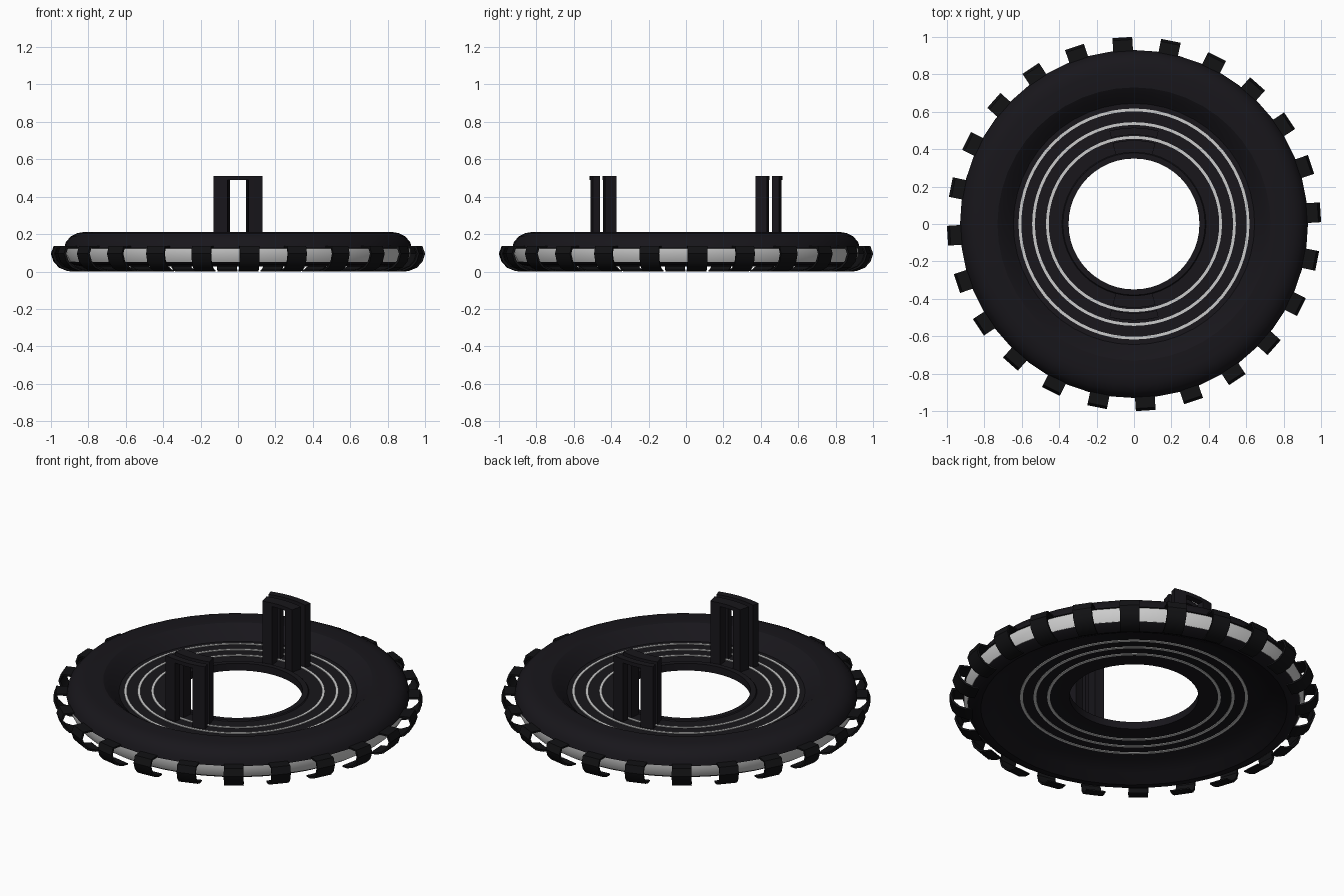
import bpy, bmesh
from math import sin, cos, pi, radians, atan2

if "Cube" in bpy.data.objects:
    bpy.data.objects.remove(bpy.data.objects["Cube"])


def material(name, rgb):
    m = bpy.data.materials.new(name)
    m.diffuse_color = (*rgb, 1)
    m.use_nodes = True
    m.node_tree.nodes["Principled BSDF"].inputs["Base Color"].default_value = m.diffuse_color
    return m


DARK = material("charcoal", (0.009, 0.008, 0.011))
BLACK = material("black", (0.006, 0.006, 0.007))


def finish(name, bm, mat=None, smooth=True):
    bmesh.ops.recalc_face_normals(bm, faces=bm.faces)
    me = bpy.data.meshes.new(name)
    bm.to_mesh(me)
    bm.free()
    ob = bpy.data.objects.new(name, me)
    bpy.context.collection.objects.link(ob)
    if mat:
        me.materials.append(mat)
    if smooth:
        bpy.ops.object.select_all(action='DESELECT')
        ob.select_set(True)
        bpy.context.view_layer.objects.active = ob
        bpy.ops.object.shade_smooth_by_angle(angle=radians(30))
    return ob


def lathe(bm, profile, n=48, closed=True):
    """Revolve an (r, z) profile around z."""
    rings = [[bm.verts.new((r * cos(2 * pi * i / n), r * sin(2 * pi * i / n), z))
              for r, z in profile] for i in range(n)]
    k = len(profile)
    for i in range(n):
        a, b = rings[i], rings[(i + 1) % n]
        for j in range(k if closed else k - 1):
            bm.faces.new((a[j], b[j], b[(j + 1) % k], a[(j + 1) % k]))


def arc_block(bm, r0, r1, a0, a1, z0, z1, n=4):
    """Solid curved block between two radii, angles and heights."""
    secs = []
    for i in range(n + 1):
        a = a0 + (a1 - a0) * i / n
        secs.append([bm.verts.new((r * cos(a), r * sin(a), z))
                     for r, z in ((r0, z0), (r1, z0), (r1, z1), (r0, z1))])
    for s, t in zip(secs, secs[1:]):
        for j in range(4):
            bm.faces.new((s[j], t[j], t[(j + 1) % 4], s[(j + 1) % 4]))
    bm.faces.new(secs[0])
    bm.faces.new(secs[-1])


# Main ring: rounded outer shell stepping down to a thin inner plate
bm = bmesh.new()
lathe(bm, [(0.35, 0.10), (0.35, 0.143), (0.38, 0.143), (0.385, 0.137), (0.645, 0.137),
           (0.66, 0.15), (0.70, 0.19), (0.73, 0.21), (0.82, 0.212), (0.86, 0.205),
           (0.895, 0.187), (0.92, 0.158), (0.93, 0.125), (0.90, 0.12),
           (0.885, 0.055), (0.90, 0.05), (0.88, 0.036), (0.83, 0.027),
           (0.76, 0.062), (0.69, 0.10)])
finish("ring_body", bm, DARK)

# Pale band round the edge
bm = bmesh.new()
lathe(bm, [(0.88, 0.125), (0.922, 0.125), (0.923, 0.09), (0.902, 0.05), (0.87, 0.05)])
finish("edge_band", bm)

# Pale inlay rings, showing on both faces of the plate
for i, r in enumerate((0.463, 0.537, 0.61)):
    bm = bmesh.new()
    w = 0.0075
    lathe(bm, [(r - w, 0.096), (r + w, 0.096), (r + w, 0.141), (r - w, 0.141)], 64)
    finish(f"inlay_ring_{i + 1}", bm)

# Hooked clips around the edge
outer = [(0.92, 0.136), (0.985, 0.136), (0.999, 0.095), (0.985, 0.052),
         (0.955, 0.02), (0.91, 0.002), (0.875, 0.0)]
inner = [(0.875, 0.008), (0.907, 0.012), (0.946, 0.028), (0.974, 0.057),
         (0.987, 0.095), (0.976, 0.126), (0.92, 0.126)]
bm = bmesh.new()
for k in range(24):
    a = radians(3.6 + 15 * k)
    c, s = cos(a), sin(a)
    sides = [[bm.verts.new((r * c - t * s, r * s + t * c, z)) for r, z in outer + inner]
             for t in (-0.053, 0.053)]
    p, q = sides
    n, m = len(p), len(outer)
    for j in range(n):
        bm.faces.new((p[j], p[(j + 1) % n], q[(j + 1) % n], q[j]))
    for side in sides:
        for j in range(m - 1):
            bm.faces.new((side[j], side[j + 1], side[n - 2 - j], side[n - 1 - j]))
finish("edge_clips", bm, BLACK)

# Two upright posts, each a pair of curved open frames with a gap between
half, window = radians(14.8), radians(6.4)
for label, mid in (("front", -pi / 2), ("back", pi / 2)):
    for part, r0, r1 in (("inner", 0.383, 0.447), ("outer", 0.476, 0.515)):
        bm = bmesh.new()
        for sgn in (-1, 1):
            arc_block(bm, r0, r1, mid + sgn * window, mid + sgn * half, 0.12, 0.49)
        arc_block(bm, r0, r1, mid - half, mid + half, 0.488, 0.51, 8)
        finish(f"{label}_post_{part}_frame", bm, DARK)
